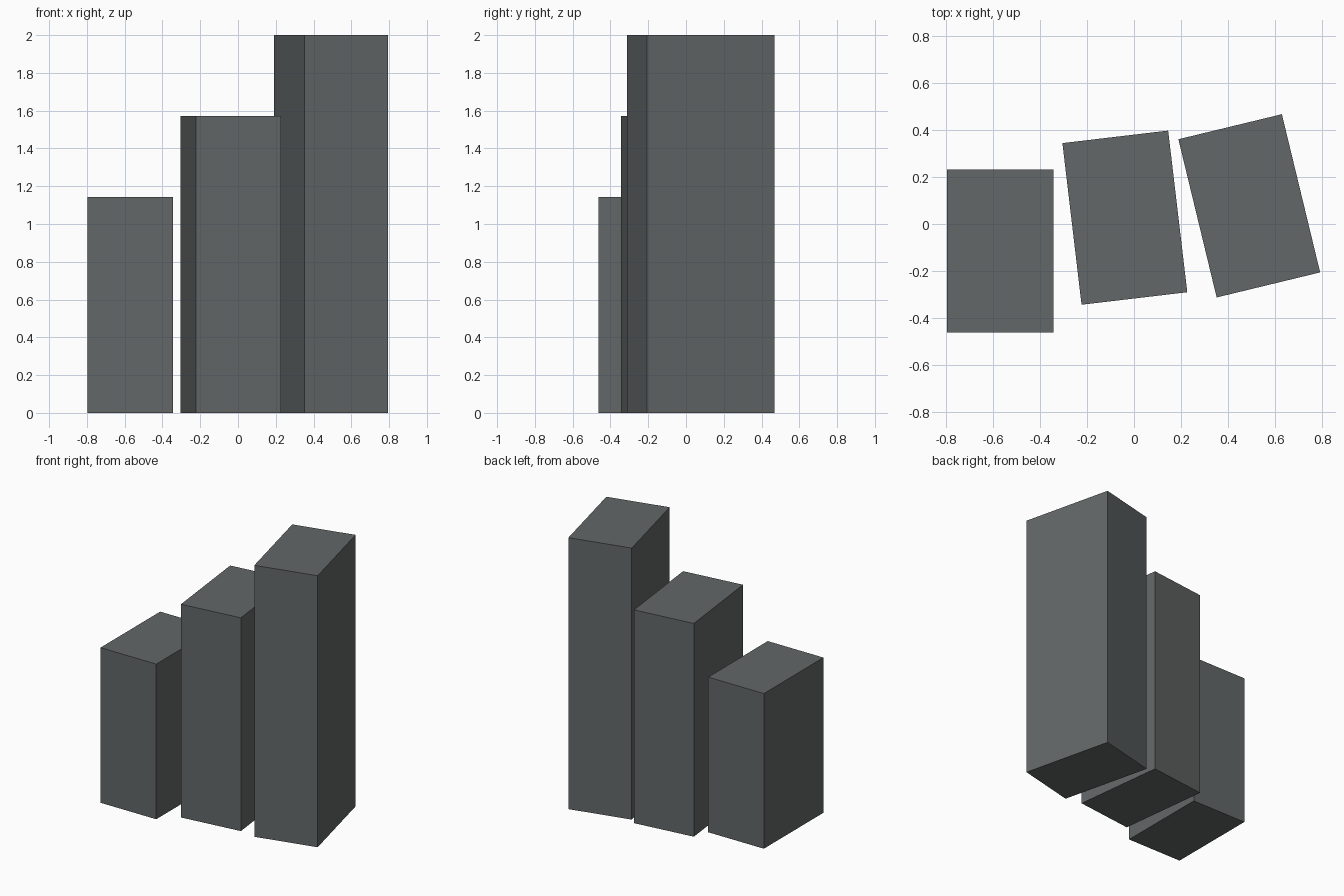
import bpy
from math import radians

if "Cube" in bpy.data.objects:
    bpy.data.objects.remove(bpy.data.objects["Cube"])

# Dark grey shared by all blocks
grey = bpy.data.materials.new("dark_grey")
grey.diffuse_color = (0.125, 0.136, 0.136, 1)
grey.use_nodes = True
grey.node_tree.nodes["Principled BSDF"].inputs["Base Color"].default_value = grey.diffuse_color

WIDTH, DEPTH = 0.454, 0.694


def block(name, x, y, height, turn):
    """Upright block standing on the ground, turned about z."""
    bpy.ops.mesh.primitive_cube_add(size=1, location=(x, y, height / 2),
                                    rotation=(0, 0, radians(turn)))
    ob = bpy.context.object
    ob.name = name
    ob.scale = (WIDTH, DEPTH, height)
    ob.data.materials.append(grey)


# Three blocks rising and fanning out from left to right
block("short_block", -0.570, -0.115, 1.143, 0)
block("middle_block", -0.039, 0.027, 1.571, 6.75)
block("tall_block", 0.4915, 0.0775, 2.0, 13.6)
